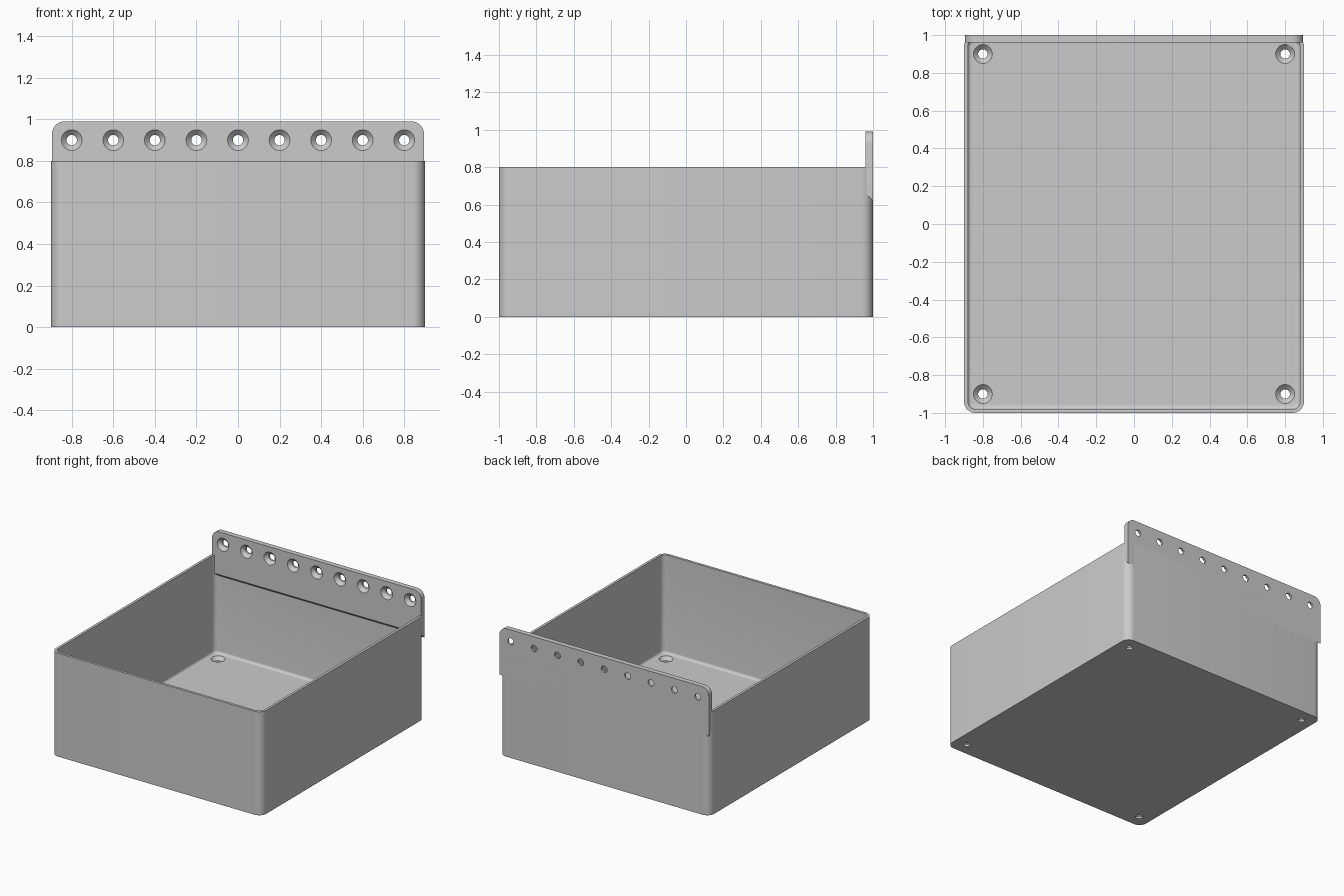
import bpy, bmesh, math
from mathutils import Matrix, Vector

if "Cube" in bpy.data.objects:
    bpy.data.objects.remove(bpy.data.objects["Cube"])

# Main sizes
HALF_X, HALF_Y, HEIGHT = 0.9, 1.0, 0.8
WALL, FLOOR, RADIUS = 0.02, 0.04, 0.06
TAB_FRONT, TAB_TOP, HOLE_Z = 0.96, 0.99, 0.9

grey = bpy.data.materials.new("plain grey")
grey.use_nodes = True
color = (0.6, 0.6, 0.6, 1)
grey.diffuse_color = color
grey.node_tree.nodes["Principled BSDF"].inputs["Base Color"].default_value = color


def make_object(name, bm):
    bmesh.ops.recalc_face_normals(bm, faces=bm.faces[:])
    mesh = bpy.data.meshes.new(name)
    bm.to_mesh(mesh)
    bm.free()
    mesh.materials.append(grey)
    obj = bpy.data.objects.new(name, mesh)
    bpy.context.collection.objects.link(obj)
    return obj


def box(low, high):
    bm = bmesh.new()
    low, high = Vector(low), Vector(high)
    place = Matrix.Translation((low + high) / 2) @ Matrix.Diagonal((*(high - low), 1))
    bmesh.ops.create_cube(bm, size=1, matrix=place)
    return bm


def round_edges(bm, rule, radius, segments=8):
    edges = [e for e in bm.edges if rule(e.verts[0].co, e.verts[1].co)]
    bmesh.ops.bevel(bm, geom=edges, offset=radius, segments=segments,
                    profile=0.5, affect='EDGES', clamp_overlap=True)


def upright(a, b):
    return abs(a.z - b.z) > 0.1


def countersinks(name, places, turn):
    """Screw hole cutters, each entering the surface along local -z."""
    profile = [(0.05, 0.01), (0.05, 0), (0.025, -0.025), (0.025, -0.07)]
    sides = 32
    bm = bmesh.new()
    for place in places:
        move = Matrix.Translation(place) @ turn
        rings = []
        for r, z in profile:
            angles = [math.tau * i / sides for i in range(sides)]
            rings.append([bm.verts.new(move @ Vector((r * math.cos(a), r * math.sin(a), z)))
                          for a in angles])
        for upper, lower in zip(rings, rings[1:]):
            for i in range(sides):
                j = (i + 1) % sides
                bm.faces.new((upper[i], lower[i], lower[j], upper[j]))
        bm.faces.new(rings[0])
        bm.faces.new(rings[-1][::-1])
    return make_object(name, bm)


def cut(obj, cutter):
    cutter.hide_render = True
    mod = obj.modifiers.new("cut", 'BOOLEAN')
    mod.operation, mod.solver, mod.object = 'DIFFERENCE', 'EXACT', cutter
    select(obj)
    bpy.ops.object.modifier_apply(modifier=mod.name)
    bpy.data.objects.remove(cutter)


def select(obj):
    bpy.ops.object.select_all(action='DESELECT')
    obj.select_set(True)
    bpy.context.view_layer.objects.active = obj


# Open tray with rounded upright corners
bm = box((-HALF_X, -HALF_Y, 0), (HALF_X, HALF_Y, HEIGHT))
round_edges(bm, upright, RADIUS)
tray = make_object("tray", bm)

# Hollow inside, with a small fillet around the floor
bm = box((WALL - HALF_X, WALL - HALF_Y, FLOOR), (HALF_X - WALL, HALF_Y - WALL, HEIGHT + 0.1))
round_edges(bm, upright, RADIUS - WALL)
round_edges(bm, lambda a, b: max(a.z, b.z) < FLOOR + 0.001, WALL, 5)
cut(tray, make_object("tray_hollow", bm))

# Screw holes in the floor corners
corners = [(x, y, FLOOR) for x in (-0.8, 0.8) for y in (-0.9, 0.9)]
cut(tray, countersinks("floor_holes", corners, Matrix()))

# Mounting strip at the back: sloped underside, rounded top corners
bm = box((-0.895, TAB_FRONT, 0.62), (0.895, HALF_Y, TAB_TOP))
for v in bm.verts:
    if v.co.z < 0.7 and v.co.y < 0.98:
        v.co.z += HALF_Y - TAB_FRONT
round_edges(bm, lambda a, b: min(a.z, b.z) > 0.9 and abs(a.y - b.y) > 0.01, RADIUS)
strip = make_object("mounting_strip", bm)

# Row of nine screw holes opening to the front
row = [(0.2 * i, TAB_FRONT, HOLE_Z) for i in range(-4, 5)]
cut(strip, countersinks("strip_holes", row, Matrix.Rotation(math.pi / 2, 4, 'X')))

for part in (tray, strip):
    select(part)
    bpy.ops.object.shade_smooth_by_angle(angle=math.radians(30))
